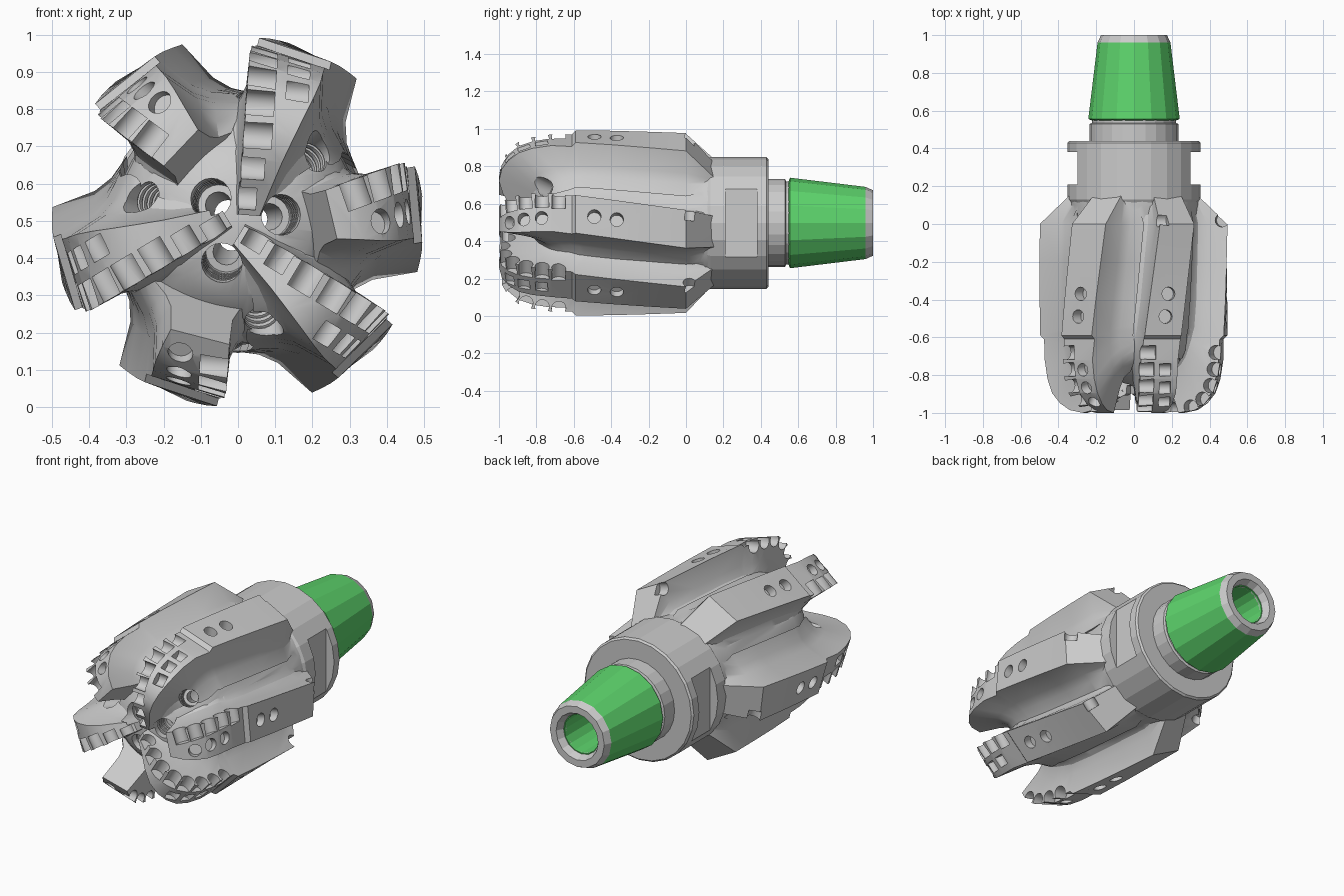
import bpy, bmesh
from math import sin, cos, pi, sqrt, radians, hypot
from mathutils import Vector

if "Cube" in bpy.data.objects:
    bpy.data.objects.remove(bpy.data.objects["Cube"])

Z0 = 0.497  # height of the bit axis (runs along y)


def make(name, bm, coll=None):
    bmesh.ops.remove_doubles(bm, verts=bm.verts, dist=1e-5)
    bmesh.ops.recalc_face_normals(bm, faces=bm.faces)
    me = bpy.data.meshes.new(name)
    bm.to_mesh(me)
    bm.free()
    ob = bpy.data.objects.new(name, me)
    (coll or bpy.context.scene.collection).objects.link(ob)
    return ob


def helper_collection(name):
    c = bpy.data.collections.new(name)
    bpy.context.scene.collection.children.link(c)
    return c


def lathe(name, pts, n, closed=True):
    """Revolve (radius, y) points about the bit axis."""
    bm = bmesh.new()
    rings = [[bm.verts.new((r * cos(2 * pi * i / n), y, Z0 + r * sin(2 * pi * i / n)))
              for i in range(n)] for r, y in pts]
    for k in range(len(pts) if closed else len(pts) - 1):
        a, b = rings[k], rings[(k + 1) % len(pts)]
        for i in range(n):
            j = (i + 1) % n
            bm.faces.new((a[i], a[j], b[j], b[i]))
    return make(name, bm)


def cyl(p0, p1, r, coll, n=16):
    """Cutter cylinder between two points."""
    p0, p1 = Vector(p0), Vector(p1)
    d = p1 - p0
    bm = bmesh.new()
    bmesh.ops.create_cone(bm, cap_ends=True, segments=n, radius1=r, radius2=r, depth=d.length)
    m = d.to_track_quat('Z', 'Y').to_matrix().to_4x4()
    m.translation = (p0 + p1) / 2
    bm.transform(m)
    make("cutter", bm, coll).hide_render = True


def boolean(ob, coll, op):
    m = ob.modifiers.new(op, 'BOOLEAN')
    m.operation, m.solver = op, 'EXACT'
    m.operand_type, m.collection = 'COLLECTION', coll


def bake(ob, colls):
    """Apply the modifiers and drop the helpers."""
    bpy.context.view_layer.update()
    dg = bpy.context.evaluated_depsgraph_get()
    me = bpy.data.meshes.new_from_object(ob.evaluated_get(dg))
    ob.modifiers.clear()
    ob.data = me
    for c in colls:
        for o in list(c.objects):
            bpy.data.objects.remove(o)
        bpy.data.collections.remove(c)


# Blade crest profile and matching root profile, as (radius, y)
CREST = [(.02, -.90), (.09, -.935), (.17, -.98), (.25, -1.0), (.33, -.985), (.39, -.95),
         (.435, -.895), (.46, -.82), (.475, -.72), (.477, -.61), (.498, -.59),
         (.5, -.4), (.5, -.2), (.5, 0), (.34, .15)]
ROOT = [(.02, -.83), (.07, -.83), (.13, -.81), (.18, -.78), (.22, -.74), (.25, -.71),
        (.275, -.67), (.29, -.63), (.305, -.59), (.312, -.56), (.315, -.54),
        (.32, -.4), (.32, -.2), (.32, 0), (.31, .14)]
# (leading edge angle, first station, is primary)
BLADES = [(86, 0, True), (20, 3, False), (-31, 0, True),
          (-94, 4, False), (211, 0, True), (143, 3, False)]


def clamp(v, hi=1.0):
    return max(0.0, min(hi, v))


def lead(a, y):
    return radians(a - 12 * clamp((y + .75) / .75, 1.15))


def width(r):
    return .05 + .15 * clamp(r / .45)


def on_cyl(r, t):
    return r - clamp((r - .15) / .25) * (r - sqrt(max(r * r - t * t, 0)))


def pt(A, r, t, y):
    return Vector((r * cos(A) - t * sin(A), y, Z0 + r * sin(A) + t * cos(A)))


def crest_at(s):
    """Radius, y and outward normal at arc length s along the crest."""
    for (r0, y0), (r1, y1) in zip(CREST, CREST[1:]):
        L = hypot(r1 - r0, y1 - y0)
        if s <= L:
            f = s / L
            return r0 + f * (r1 - r0), y0 + f * (y1 - y0), (y1 - y0) / L, -(r1 - r0) / L
        s -= L


def blade(a, start, coll):
    bm = bmesh.new()
    secs = []
    for (r, y), (q, qy) in list(zip(CREST, ROOT))[start:]:
        A, w, fl = lead(a, y), width(r), .02 + .045 * clamp(r / .4)
        sec = []
        for side, t0 in ((1, 0), (-1, -w)):
            row = []
            for f, flare in ((0, 0), (.6, .004), (.85, fl * .35), (1.0, fl)):
                t = t0 + side * flare
                row.append(pt(A, on_cyl(r + f * (q - r), t), t, y + f * (qy - y)))
            sec += row if side > 0 else row[::-1]
        secs.append([bm.verts.new(p) for p in sec])
    for s0, s1 in zip(secs, secs[1:]):
        for i in range(len(s0)):
            j = (i + 1) % len(s0)
            bm.faces.new((s0[i], s0[j], s1[j], s1[i]))
    bm.faces.new(secs[0])
    bm.faces.new(secs[-1][::-1])
    make("blade", bm, coll).hide_render = True


# Bit body core with domed face
body = lathe("bit_body", [(0, -.86), (.12, -.845), (.2, -.805), (.26, -.745), (.305, -.67),
                          (.325, -.58), (.33, -.4), (.33, 0), (.342, .1), (.342, .145), (0, .145)],
             48, closed=False)
blades, cuts = helper_collection("blade_parts"), helper_collection("cutters")

for k, (a, start, primary) in enumerate(BLADES):
    blade(a, start, blades)
    # cutter pockets along the leading edge
    for i in range({0: 0, 3: 3, 4: 4}[start], 8):
        r, y, nr, ny = crest_at(.05 + .092 * i)
        A = lead(a, y)
        r, y = r - .018 * nr, y - .018 * ny
        cyl(pt(A, r, -min(.075, width(r) * .6), y), pt(A, r, .03, y), .038, cuts)
    # second row: backup pockets on primary blades, round holes on secondary ones
    for s in (.40, .50, .60):
        r, y, nr, ny = crest_at(s)
        A = lead(a, y)
        if primary:
            rr = on_cyl(r, -.13) - .012 * nr
            cyl(pt(A, rr, -.165, y - .012 * ny), pt(A, rr, -.105, y - .012 * ny), .034, cuts)
        else:
            rr = on_cyl(r, -.13)
            cyl(pt(A, rr - .05 * nr, -.13, y - .05 * ny),
                pt(A, rr + .05 * nr, -.13, y + .05 * ny), .034, cuts)
    # gauge holes
    for y in (-.49, -.37):
        A = lead(a, y)
        cyl(pt(A, .43, -.1, y), pt(A, .55, -.1, y), .036, cuts)
    # notch at the rear of the gauge
    if k in (0, 1, 2, 4):
        A = lead(a, .02)
        cyl(pt(A, .47, -.05, .02), pt(A, .47, .05, .02), .036, cuts)

# Nozzle bores with thread grooves, meeting the central bore
cyl((0, -.5, Z0), (0, .3, Z0), .11, cuts, 20)
for x, z, y, rad in ((.12, .02, -.86, .055), (-.045, -.115, -.86, .055), (-.075, .065, -.86, .055),
                     (-.26, .065, -.77, .048), (.215, .19, -.76, .048), (.07, -.28, -.76, .048)):
    p = Vector((x, y, Z0 + z))
    e = Vector((x * .3, -.47, Z0 + z * .3))
    d = (e - p).normalized()
    cyl(p - d * .05, p + d * .17, rad, cuts, 20)
    cyl(p, e, rad * .65, cuts)
    for i in range(4):
        c = p + d * (.06 + .025 * i)
        cyl(c, c + d * .011, rad * 1.13, cuts, 20)

boolean(body, blades, 'UNION')
boolean(body, cuts, 'DIFFERENCE')
bake(body, [blades, cuts])
bpy.context.view_layer.objects.active = body
body.select_set(True)
bpy.ops.object.shade_smooth_by_angle(angle=radians(28))

# Shank: collar with two wrench flats, then neck and relief groove
shank = lathe("shank_collar", [(.34, .11), (.352, .13), (.352, .43), (.342, .44), (.235, .44),
                               (.235, .53), (.222, .535), (.222, .552), (.11, .552), (.11, .11)], 24)
flats = helper_collection("flat_cutters")
for sx in (-1, 1):
    bm = bmesh.new()
    bmesh.ops.create_cube(bm, size=1)
    for v in bm.verts:
        v.co = Vector((sx * .4 + v.co.x * .2, .295 + v.co.y * .17, Z0 + v.co.z * .6))
    make("flat_cutter", bm, flats).hide_render = True
boolean(shank, flats, 'DIFFERENCE')
bake(shank, [flats])

# Tapered pin connection
pin = lathe("pin_thread", [(.222, .548), (.242, .556), (.193, .96), (.11, .96), (.11, .548)], 16)
green = bpy.data.materials.new("thread_green")
green.diffuse_color = (.11, .66, .15, 1)
green.use_nodes = True
green.node_tree.nodes["Principled BSDF"].inputs["Base Color"].default_value = green.diffuse_color
pin.data.materials.append(green)
lathe("pin_end", [(.193, .96), (.175, 1.0), (.135, 1.0), (.11, .95), (.11, .94), (.15, .94)], 16)
